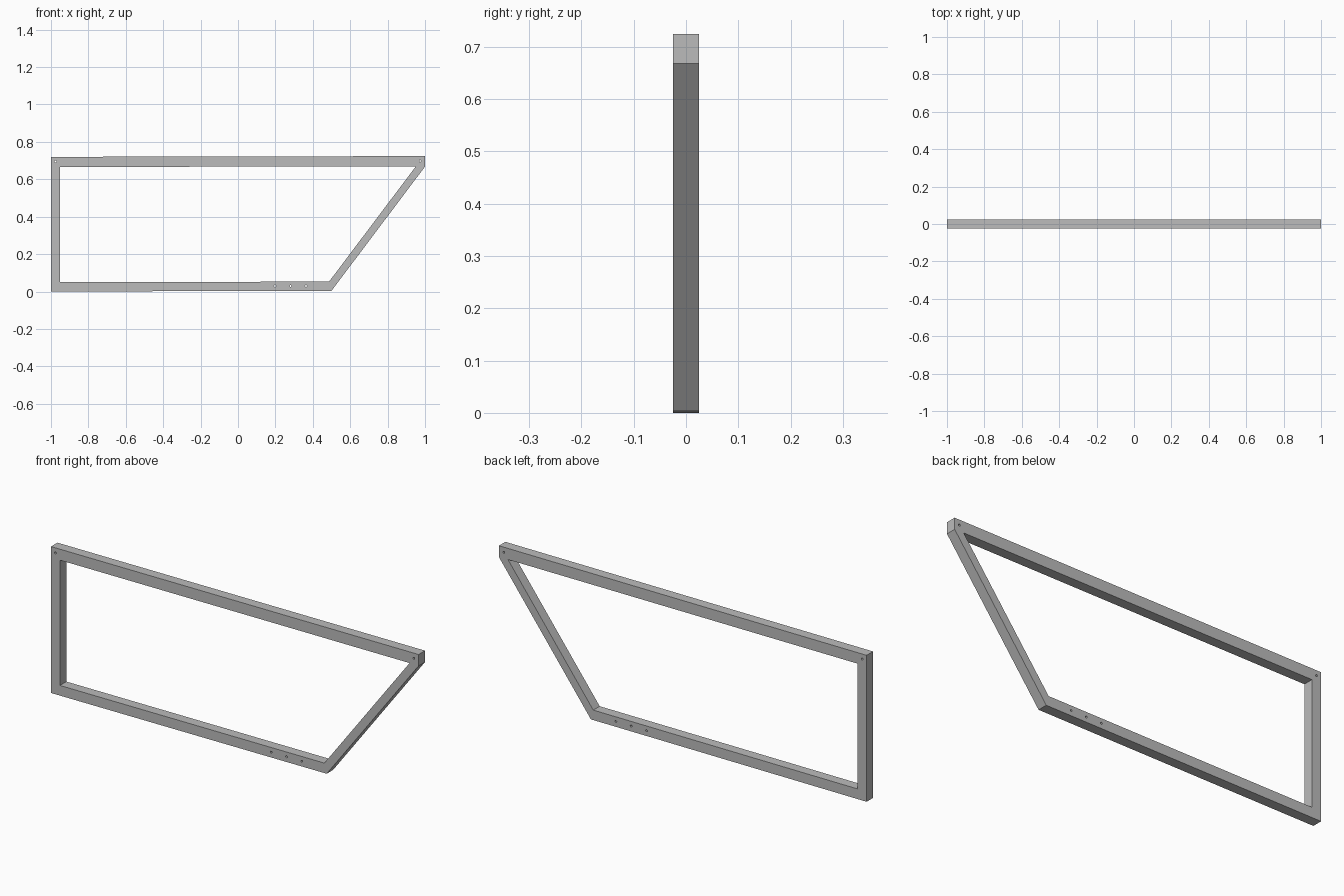
import bpy
from math import cos, sin, tau, radians

if "Cube" in bpy.data.objects:
    bpy.data.objects.remove(bpy.data.objects["Cube"], do_unlink=True)

DEPTH = 0.05
HOLE_RADIUS = 0.005

# Plain grey metal
grey = bpy.data.materials.new("grey metal")
grey.use_nodes = True
colour = (0.5, 0.5, 0.5, 1)
grey.diffuse_color = colour
grey.node_tree.nodes["Principled BSDF"].inputs["Base Color"].default_value = colour


def add_loop(curve, points):
    """Add a closed straight-sided outline to a filled curve."""
    spline = curve.splines.new("POLY")
    spline.points.add(len(points) - 1)
    for p, (x, z) in zip(spline.points, points):
        p.co = (x, z, 0, 1)
    spline.use_cyclic_u = True


def circle(cx, cz, sides=16):
    return [(cx + HOLE_RADIUS * cos(tau * i / sides),
             cz + HOLE_RADIUS * sin(tau * i / sides)) for i in range(sides)]


curve = bpy.data.curves.new("frame", "CURVE")
curve.dimensions = "2D"
curve.fill_mode = "BOTH"
curve.extrude = DEPTH / 2

# Outer outline with a slanted end, and the opening inside it
add_loop(curve, [(-1, 0), (0.5, 0.004), (1, 0.668), (1, 0.724), (-1, 0.72)])
add_loop(curve, [(-0.951, 0.05), (0.487, 0.053), (0.951, 0.669), (-0.951, 0.666)])

# Bolt holes through the lower rail and the two upper corners
for x, z in [(0.198, 0.029), (0.281, 0.029), (0.364, 0.029),
             (-0.976, 0.695), (0.974, 0.698)]:
    add_loop(curve, circle(x, z))

frame = bpy.data.objects.new("frame", curve)
bpy.context.collection.objects.link(frame)
frame.rotation_euler.x = radians(90)
curve.materials.append(grey)

# Turn the filled outline into a solid, flat-faced mesh
bpy.ops.object.select_all(action="DESELECT")
frame.select_set(True)
bpy.context.view_layer.objects.active = frame
bpy.ops.object.convert(target="MESH")
bpy.ops.object.transform_apply(location=False, rotation=True, scale=False)
bpy.ops.object.mode_set(mode="EDIT")
bpy.ops.mesh.select_all(action="SELECT")
bpy.ops.mesh.remove_doubles(threshold=0.0001)
bpy.ops.mesh.normals_make_consistent(inside=False)
bpy.ops.object.mode_set(mode="OBJECT")
bpy.ops.object.shade_flat()
